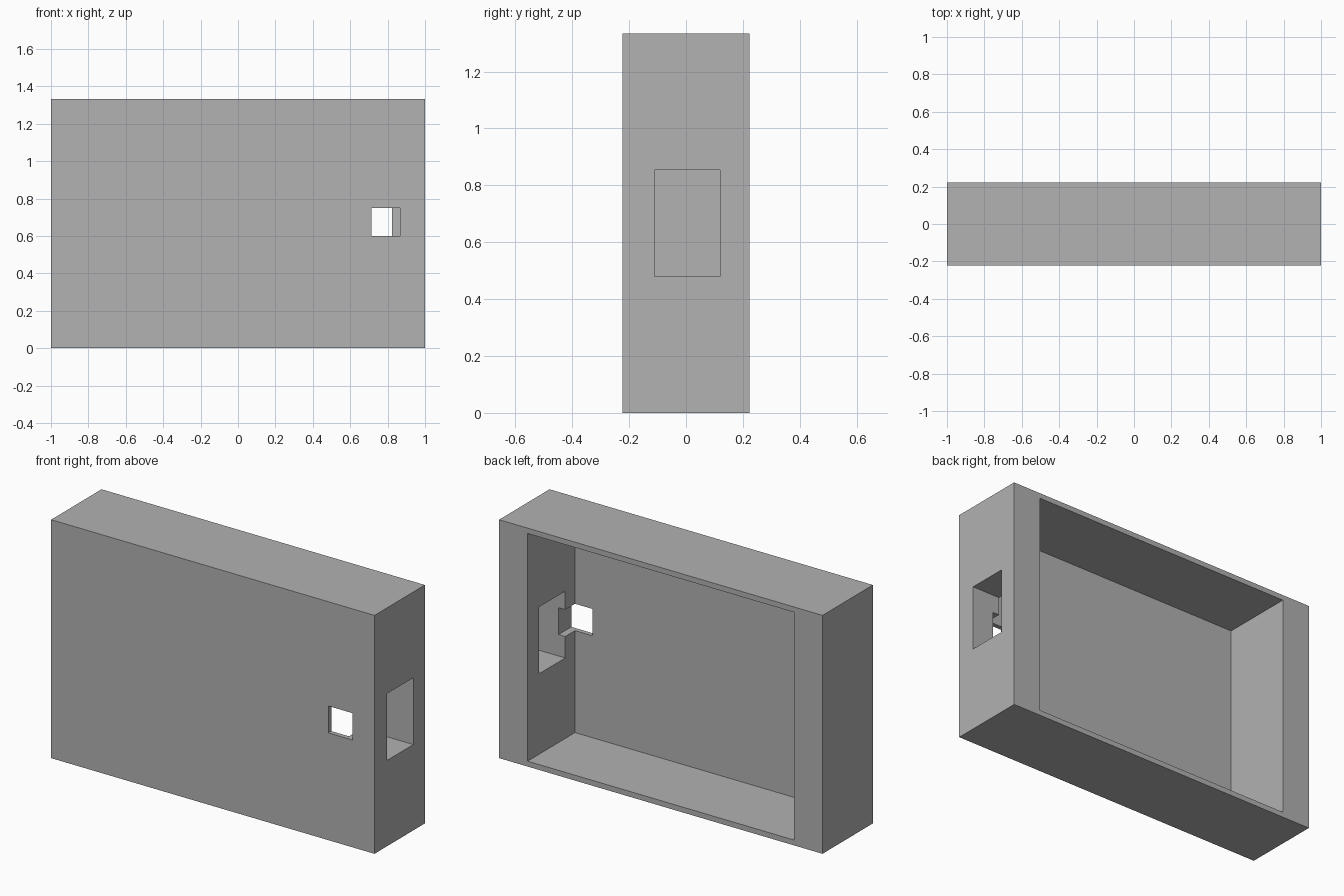
import bpy
from mathutils import Vector

if "Cube" in bpy.data.objects:
    bpy.data.objects.remove(bpy.data.objects["Cube"], do_unlink=True)

grey = bpy.data.materials.new("plain_grey")
grey.use_nodes = True
colour = (0.445, 0.445, 0.445, 1)
grey.diffuse_color = colour
grey.node_tree.nodes["Principled BSDF"].inputs["Base Color"].default_value = colour


def box(name, low, high):
    """Axis-aligned box between two corners."""
    low, high = Vector(low), Vector(high)
    bpy.ops.mesh.primitive_cube_add(size=1, location=(low + high) / 2)
    obj = bpy.context.object
    obj.name = name
    obj.scale = high - low
    bpy.ops.object.transform_apply(location=True, rotation=False, scale=True)
    obj.data.materials.append(grey)
    return obj


def cut(target, cutter):
    """Subtract the cutter for good, then discard it."""
    cutter.hide_render = True
    mod = target.modifiers.new(cutter.name, "BOOLEAN")
    mod.operation = "DIFFERENCE"
    mod.solver = "EXACT"
    mod.object = cutter
    bpy.context.view_layer.objects.active = target
    bpy.ops.object.modifier_apply(modifier=mod.name)
    bpy.data.objects.remove(cutter, do_unlink=True)


D = 0.2225  # half depth
H = 1.333   # height
shell = box("enclosure_shell", (-1, -D, 0), (1, D, H))

# Cavity open at the back
cut(shell, box("cavity", (-0.824, -D + 0.026, 0.03), (0.824, D + 0.1, H - 0.03)))
# Tall opening through the left side wall
cut(shell, box("side_opening", (0.7, -0.11, 0.48), (1.1, 0.12, 0.853)))
# Square front window, which notches the side wall up to its opening
cut(shell, box("front_window", (0.715, -D - 0.1, 0.6), (0.865, 0, 0.75)))
